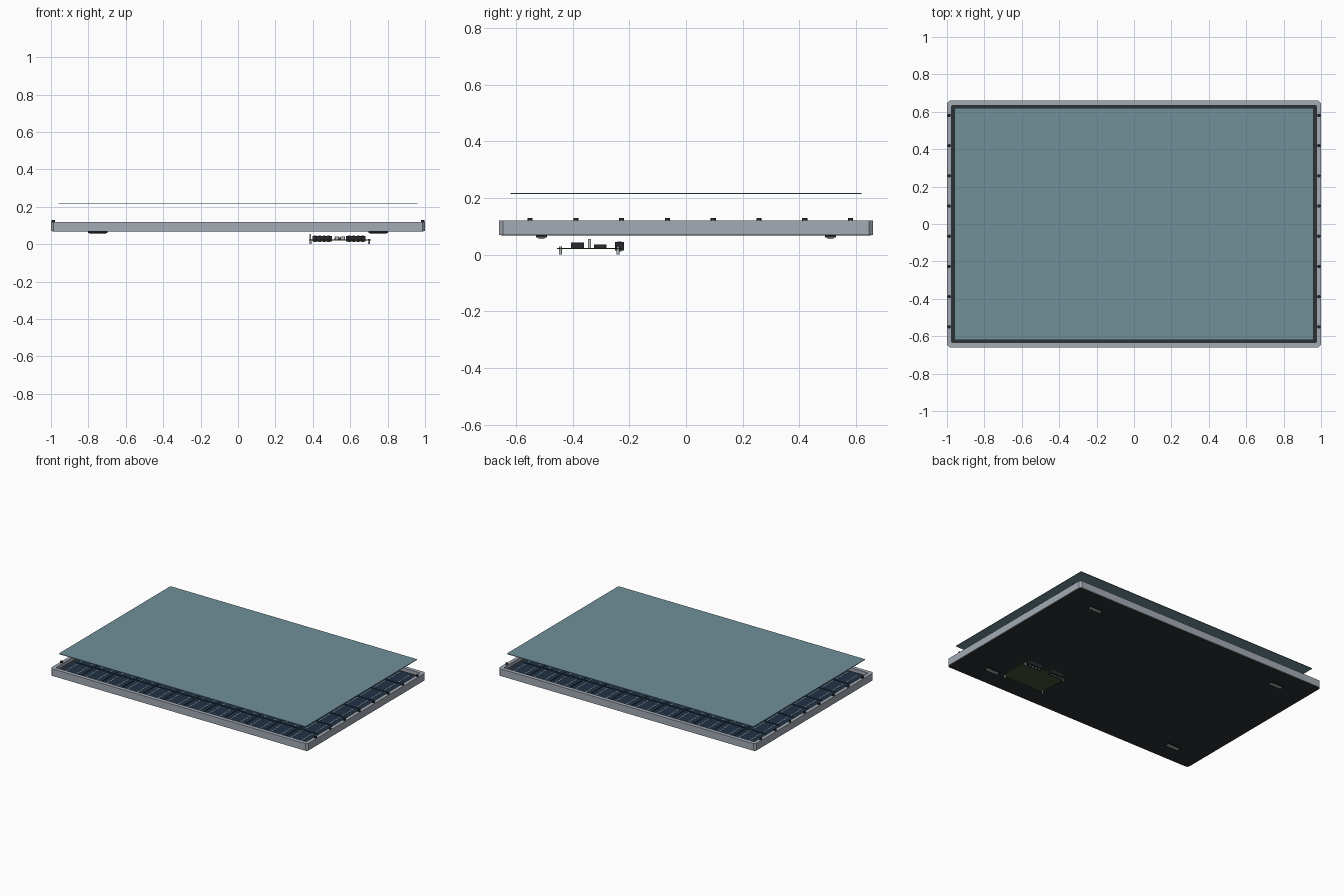
import bpy, bmesh, math
from mathutils import Matrix, Vector

cube = bpy.data.objects.get("Cube")
if cube:
    bpy.data.objects.remove(cube, do_unlink=True)


def material(name, r, g, b):
    m = bpy.data.materials.new(name)
    m.use_nodes = True
    m.diffuse_color = (r, g, b, 1)
    m.node_tree.nodes["Principled BSDF"].inputs["Base Color"].default_value = (r, g, b, 1)
    return m


ALU = material("aluminium grey", 0.37, 0.41, 0.46)
GLASS = material("glass blue grey", 0.16, 0.28, 0.32)
BLACK = material("sheet black", 0.025, 0.031, 0.036)
NAVY = material("cell navy", 0.014, 0.032, 0.06)
STRIP = material("busbar pale blue", 0.35, 0.47, 0.55)
GREEN = material("board green", 0.055, 0.085, 0.035)
DARK = material("plastic charcoal", 0.02, 0.022, 0.025)
STEEL = material("steel light grey", 0.5, 0.52, 0.54)


def build(name, mat, fill):
    bm = bmesh.new()
    fill(bm)
    mesh = bpy.data.meshes.new(name)
    bm.to_mesh(mesh)
    bm.free()
    mesh.materials.append(mat)
    obj = bpy.data.objects.new(name, mesh)
    bpy.context.collection.objects.link(obj)
    return obj


def add_box(bm, x, y, z):
    """Box spanning the given (low, high) ranges."""
    lo, hi = Vector((x[0], y[0], z[0])), Vector((x[1], y[1], z[1]))
    mat = Matrix.Translation((lo + hi) / 2) @ Matrix.Diagonal((*(hi - lo), 1))
    bmesh.ops.create_cube(bm, size=1, matrix=mat)


def add_rod(bm, x, y, z, radius, sides=12):
    bmesh.ops.create_cone(bm, cap_ends=True, segments=sides, radius1=radius, radius2=radius,
                          depth=z[1] - z[0], matrix=Matrix.Translation((x, y, (z[0] + z[1]) / 2)))


def box(name, mat, x, y, z):
    return build(name, mat, lambda bm: add_box(bm, x, y, z))


def sym(v):
    return (-v, v)


# Frame: bevelled ring with an open middle
def frame(bm):
    def ring(hx, hy, c, z):
        corners = [(hx, -hy + c), (hx, hy - c), (hx - c, hy), (-hx + c, hy),
                   (-hx, hy - c), (-hx, -hy + c), (-hx + c, -hy), (hx - c, -hy)]
        return [bm.verts.new((x, y, z)) for x, y in corners]

    low, high = 0.07, 0.12
    rings = [ring(1, 0.66, 0.014, low), ring(1, 0.66, 0.014, high),
             ring(0.975, 0.633, 0.004, high), ring(0.975, 0.633, 0.004, low)]
    for k in range(4):
        a, b = rings[k], rings[(k + 1) % 4]
        for i in range(8):
            j = (i + 1) % 8
            bm.faces.new((a[i], a[j], b[j], b[i]))
    bmesh.ops.recalc_face_normals(bm, faces=bm.faces)


build("frame", ALU, frame)

# Back sheet, cell bed and floating glass
box("back_sheet", BLACK, sym(0.993), sym(0.653), (0.067, 0.073))
box("cell_bed", BLACK, sym(0.975), sym(0.633), (0.073, 0.096))
box("cover_glass", GLASS, sym(0.96), sym(0.62), (0.214, 0.218))

# Cell grid with two busbars per cell
COLS, ROWS = 12, 8
PX, PY = 1.91 / COLS, 1.23 / ROWS
centres = [((i - (COLS - 1) / 2) * PX, (j - (ROWS - 1) / 2) * PY)
           for i in range(COLS) for j in range(ROWS)]


def cells(bm):
    for x, y in centres:
        add_box(bm, (x - PX * 0.47, x + PX * 0.47), (y - PY * 0.47, y + PY * 0.47), (0.095, 0.1))


def busbars(bm):
    for x, y in centres:
        for s in (-1, 1):
            bx = x + s * PX / 4
            add_box(bm, (bx - 0.003, bx + 0.003), (y - PY * 0.42, y + PY * 0.42), (0.1, 0.1015))


build("solar_cells", NAVY, cells)
build("busbars", STRIP, busbars)


# Screws along both side rails
def screws(bm):
    for side in (-1, 1):
        for i in range(8):
            add_rod(bm, side * 0.988, -0.55 + i * 0.1615, (0.118, 0.13), 0.009)


build("rail_screws", DARK, screws)

# Four feet below the back sheet
for sx, left in ((-1, "right"), (1, "left")):
    for sy, end in ((-1, "front"), (1, "back")):
        x, y = sx * 0.75, sy * 0.51
        name = f"{end}_{left}_foot"
        box(name + "_base", DARK, (x - 0.053, x + 0.053), (y - 0.02, y + 0.02), (0.061, 0.067))
        box(name + "_pad", STEEL, (x - 0.045, x + 0.045), (y - 0.01, y + 0.01), (0.055, 0.061))

# Controller board hanging below
box("circuit_board", GREEN, (0.38, 0.71), (-0.455, -0.225), (0.02, 0.024))


def standoffs(bm):
    for x in (0.388, 0.70):
        for y in (-0.443, -0.24):
            add_rod(bm, x, y, (0, 0.028), 0.005)
    add_rod(bm, 0.386, -0.34, (0.024, 0.055), 0.005)


build("board_standoffs", STEEL, standoffs)

# Terminal blocks with steel screw contacts
for n, x in enumerate((0.45, 0.63)):
    box(f"terminal_block_{n + 1}", DARK, (x - 0.052, x + 0.052), (-0.25, -0.218), (0.014, 0.044))

    def contacts(bm):
        for i in range(4):
            add_rod(bm, x - 0.036 + i * 0.024, -0.234, (0.011, 0.046), 0.007, 8)

    build(f"terminal_contacts_{n + 1}", STEEL, contacts)

# Board components
box("relay", DARK, (0.42, 0.49), (-0.405, -0.36), (0.024, 0.043))
box("power_module", DARK, (0.59, 0.66), (-0.405, -0.36), (0.024, 0.043))
box("main_chip", DARK, (0.515, 0.57), (-0.325, -0.28), (0.024, 0.035))


def capacitors(bm):
    for i in range(2):
        add_rod(bm, 0.53 + i * 0.03, -0.38, (0.024, 0.042), 0.011)


build("capacitors", STEEL, capacitors)
